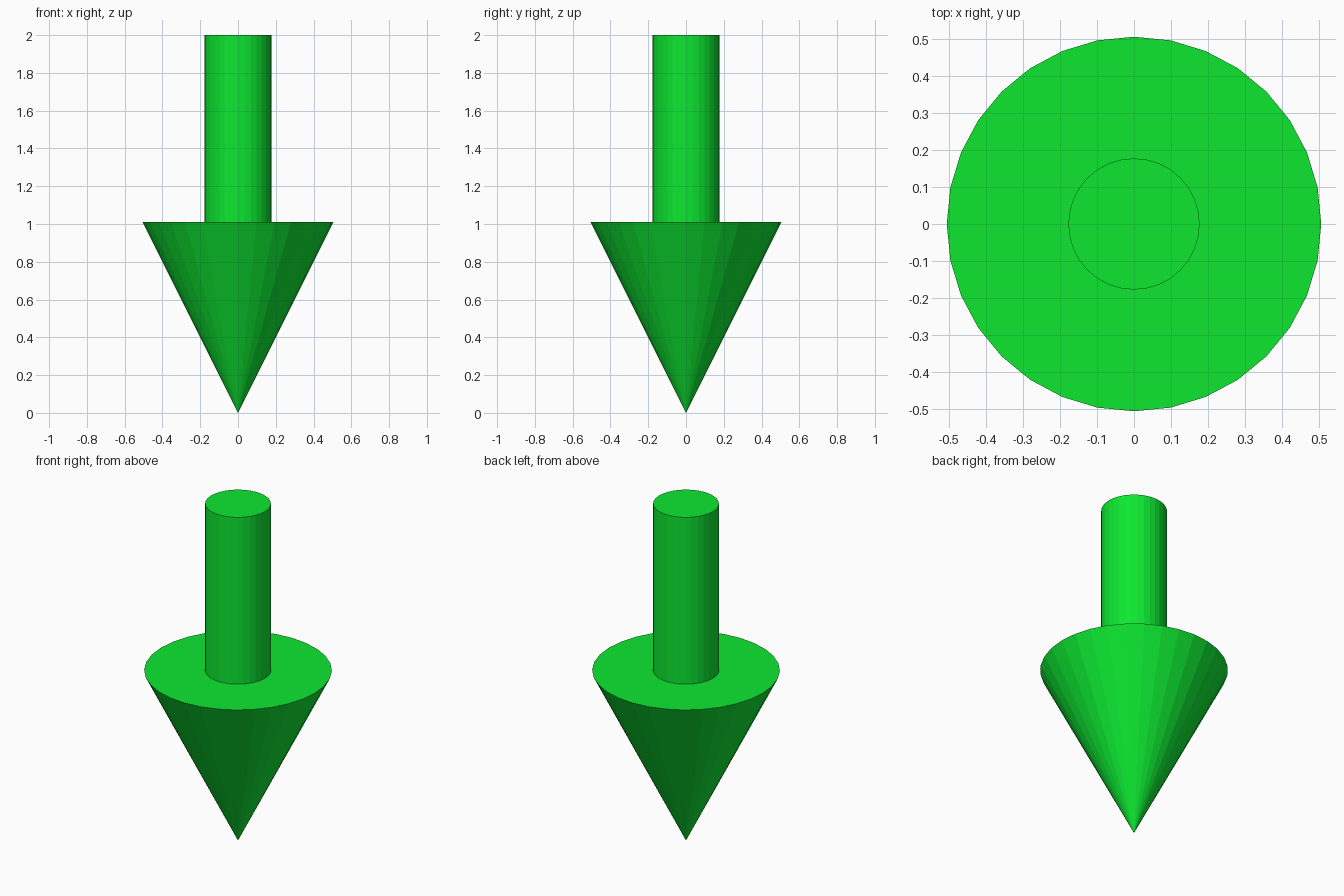
import bpy
from math import pi

if "Cube" in bpy.data.objects:
    bpy.data.objects.remove(bpy.data.objects["Cube"])

SIDES = 32
HEAD_TOP = 1.01

green = bpy.data.materials.new("green")
green.diffuse_color = (0.004, 0.8, 0.03, 1)
green.use_nodes = True
green.node_tree.nodes["Principled BSDF"].inputs["Base Color"].default_value = green.diffuse_color

# Arrow head: cone with its tip on the ground
bpy.ops.mesh.primitive_cone_add(vertices=SIDES, radius1=0, radius2=0.505,
                                depth=HEAD_TOP, location=(0, 0, HEAD_TOP / 2))
head = bpy.context.object
head.name = "arrow_head"

# Shaft: cylinder standing on the flat of the head
length = 2 - HEAD_TOP
bpy.ops.mesh.primitive_cylinder_add(vertices=SIDES, radius=0.177, depth=length,
                                    location=(0, 0, HEAD_TOP + length / 2))
shaft = bpy.context.object
shaft.name = "arrow_shaft"

for part in (head, shaft):
    part.data.materials.append(green)
